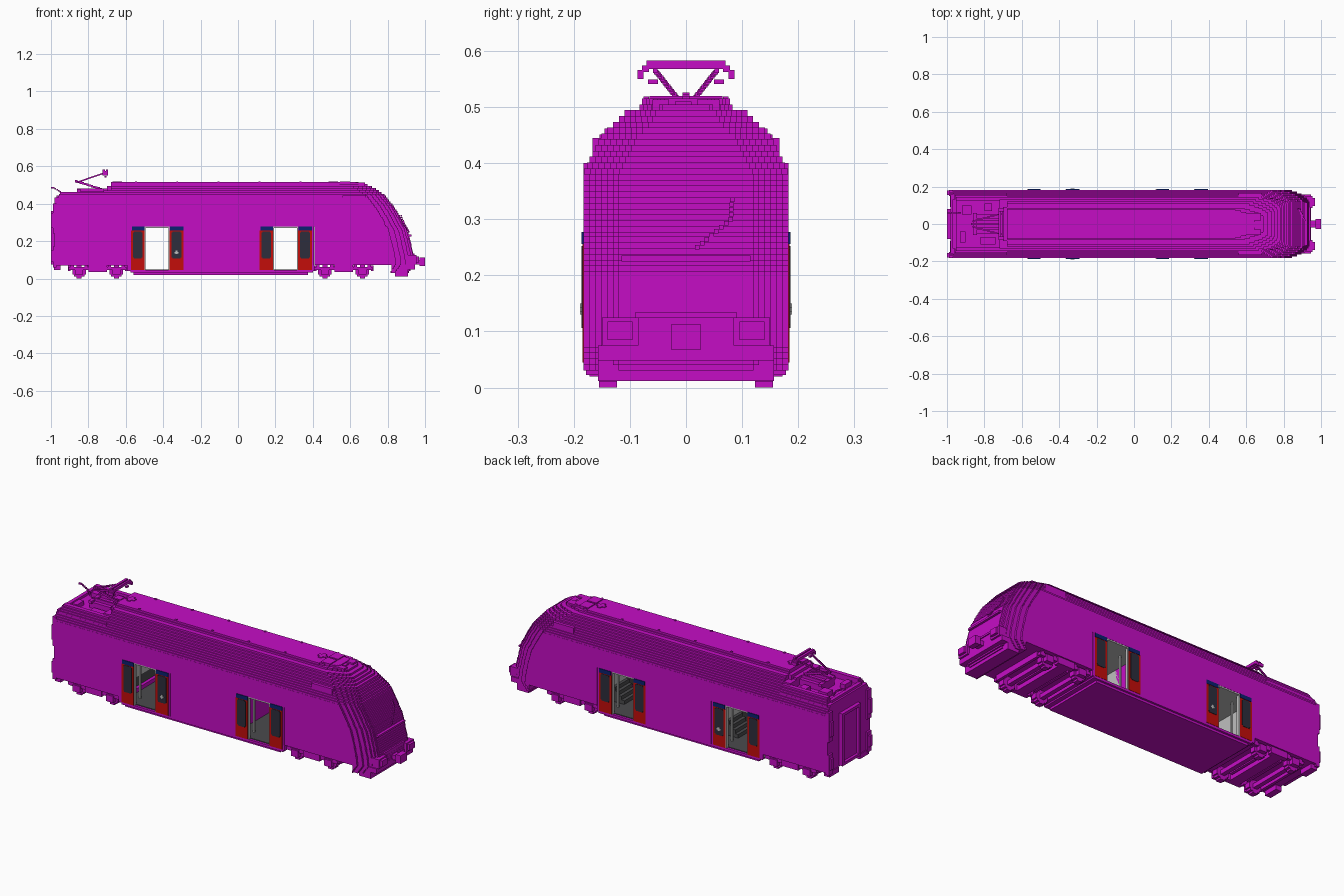
import bpy, bmesh, math
from mathutils import Vector

if "Cube" in bpy.data.objects:
    bpy.data.objects.remove(bpy.data.objects["Cube"])

V = 0.0104  # block size of the stepped style


def material(name, rgb):
    m = bpy.data.materials.new(name)
    m.use_nodes = True
    m.diffuse_color = (*rgb, 1)
    m.node_tree.nodes["Principled BSDF"].inputs["Base Color"].default_value = (*rgb, 1)
    return m


MAGENTA = material("magenta", (0.56, 0.004, 0.56))
RED = material("door red", (0.55, 0.004, 0.003))
NAVY = material("navy blue", (0.003, 0.015, 0.16))
GLASS = material("dark glass", (0.026, 0.027, 0.045))
LIGHT = material("light grey", (0.52, 0.52, 0.52))
DARK = material("dark grey", (0.07, 0.07, 0.075))


def finish(name, bm, mat):
    bmesh.ops.recalc_face_normals(bm, faces=bm.faces)
    me = bpy.data.meshes.new(name)
    bm.to_mesh(me)
    bm.free()
    me.materials.append(mat)
    ob = bpy.data.objects.new(name, me)
    bpy.context.collection.objects.link(ob)
    return ob


def prism(bm, pts, z0, z1):
    """Extrude a plan outline between two heights."""
    lo = [bm.verts.new((x, y, z0)) for x, y in pts]
    hi = [bm.verts.new((x, y, z1)) for x, y in pts]
    bm.faces.new(lo[::-1])
    bm.faces.new(hi)
    n = len(pts)
    for i in range(n):
        j = (i + 1) % n
        bm.faces.new((lo[i], lo[j], hi[j], hi[i]))


def boxes(name, mat, items, mirror=False):
    """One object from boxes (x0, x1, y0, y1, z0, z1), optionally mirrored in y."""
    bm = bmesh.new()
    for x0, x1, y0, y1, z0, z1 in items:
        for s in ((1, -1) if mirror else (1,)):
            prism(bm, [(x0, s * y0), (x1, s * y0), (x1, s * y1), (x0, s * y1)], z0, z1)
    return finish(name, bm, mat)


def chain(p0, p1, r=V / 2):
    """Blocks stepping along a line."""
    a, b = Vector(p0), Vector(p1)
    n = max(1, round(max(abs(c) for c in b - a) / (2 * r)))
    out = []
    for i in range(n + 1):
        p = a.lerp(b, i / n)
        out.append((p.x - r, p.x + r, p.y - r, p.y + r, p.z - r, p.z + r))
    return out


def interp(table, z):
    for (z0, v0), (z1, v1) in zip(table, table[1:]):
        if z <= z1:
            return v0 + (v1 - v0) * max(0, z - z0) / (z1 - z0)
    return table[-1][1]


# --- stepped body shell: one layer per block height ---
HALF = [(0, .183), (.375, .183), (.40, .175), (.42, .166), (.44, .155), (.46, .138),
        (.475, .125), (.49, .105), (.50, .082), (.515, .077)]
NOSE = [(.03, .915), (.07, .945), (.115, .94), (.195, .922), (.254, .906), (.318, .874),
        (.38, .837), (.447, .783), (.48, .735), (.50, .69), (.515, .61)]


def plan(x0, z):
    w, n = interp(HALF, z), interp(NOSE, z)
    w = round(w / V * 2) * V / 2 if z > .375 else w
    steps = 6
    inset = min(.063, w * .5)
    side, y = [], w
    for k in range(steps + 1):
        x = n - .10 * (1 - k / steps) ** 1.8
        side.append((x, y))
        if k < steps:
            y -= inset / steps
            side.append((x, y))
    return [(x0, -w)] + [(x, -y) for x, y in side] + side[::-1] + [(x0, w)]


DOOR_Z0, DOOR_Z1 = .045, .277
ROOF_X = -.68
nose, upper = bmesh.new(), bmesh.new()
z = .03
while z < DOOR_Z1 - .001:
    z1 = min(z + V, DOOR_Z1)
    prism(nose, plan(.82 if z < .07 else .41, z), z, z1)
    z = z1
n_layers = 23
dz = (.515 - DOOR_Z1) / n_layers
for i in range(n_layers):
    z = DOOR_Z1 + i * dz
    prism(upper, plan(-.98 if z < .425 else ROOF_X, z + dz * .4), z, z + dz)
finish("nose_lower", nose, MAGENTA)
finish("body_upper", upper, MAGENTA)
boxes("body_lower", MAGENTA, [(-.98, -.59, -.183, .183, .07, DOOR_Z1),
                              (-.28, .10, -.183, .183, DOOR_Z0, DOOR_Z1)])
boxes("floor_pan", MAGENTA, [(-.575, .40, -.183, .183, .032, DOOR_Z0),
                             (-.56, .375, -.172, .172, .02, .032),
                             (-.59, -.57, -.183, .183, .04, .07),
                             (.395, .41, -.183, .183, .04, .07)])

# --- lowered rear roof well ---
rims = []
for i in range(4):
    a = .42 + i * V
    rims.append((-.965 + i * .004, ROOF_X, .122, interp(HALF, a), a, a + V))
boxes("roof_well_rim", MAGENTA, rims, True)
boxes("roof_well_equipment", MAGENTA, [
    (-.97, -.95, -.13, .13, .42, .445), (-.93, -.90, -.10, -.04, .42, .455),
    (-.92, -.87, .05, .10, .42, .46), (-.86, -.70, -.05, .05, .42, .465),
    (-.80, -.76, .07, .11, .42, .455), (-.82, -.74, -.11, -.07, .42, .45),
    (-.72, -.68, -.13, .13, .42, .47), (-.70, -.68, -.09, .09, .46, .495)])
boxes("rear_antenna", MAGENTA, chain((-.93, .06, .44), (-.95, .06, .465), .004)
      + chain((-.95, .06, .465), (-.985, .06, .485), .004)
      + [(-1, -.985, .056, .064, .481, .489)])

# --- roof details ---
ticks = [(-.55 + i * .22, -.54 + i * .22, .066, .076, .515, .519) for i in range(6)]
boxes("roof_brackets", MAGENTA, ticks, True)
vents = []
for cx in (-.645, .51):
    vents += [(cx - .025, cx + .025, -.01, .01, .515, .519),
              (cx - .01, cx + .01, -.025, .025, .515, .519)]
boxes("roof_vents", MAGENTA, vents)
boxes("cab_roof_unit", MAGENTA, [(.545, .60, -.065, -.005, .515, .52), (.545, .60, .005, .065, .515, .52),
                                 (.61, .68, -.06, -.03, .495, .513), (.61, .68, .02, .06, .495, .513),
                                 (.62, .66, -.02, .01, .495, .51)])
boxes("cab_side_grille", MAGENTA, [(.56, .685, .13, .167, .39, .445)], True)

# --- pantograph ---
arms = chain((-.72, 0, .475), (-.865, 0, .52), .006)
arms += chain((-.86, .015, .515), (-.71, .055, .565), .004)
arms += chain((-.86, -.015, .515), (-.71, -.055, .565), .004)
boxes("pantograph_arms", MAGENTA, arms)
boxes("pantograph_base", MAGENTA, [(-.86, -.70, -.03, -.02, .46, .48), (-.86, -.70, .02, .03, .46, .48),
                                   (-.86, -.84, -.06, .06, .46, .475), (-.72, -.70, -.075, .075, .46, .48)])
boxes("pantograph_head", MAGENTA, [(-.725, -.712, 0, .07, .568, .583), (-.705, -.694, 0, .07, .568, .583),
                                   (-.725, -.694, .066, .078, .562, .574),
                                   (-.725, -.694, .076, .086, .55, .566),
                                   (-.715, -.704, .05, .068, .541, .549)], True)

# --- rear end: gangway and corner posts ---
boxes("gangway_frame", MAGENTA, [(-1, -.97, .062, .08, .075, .36), (-1, -.97, 0, .063, .345, .36),
                                 (-1, -.97, 0, .063, .075, .09), (-.985, -.97, 0, .063, .09, .345)], True)
boxes("rear_corner_posts", MAGENTA, [(-.99, -.97, .15, .183, .24, .40), (-.99, -.97, .15, .183, .06, .17),
                                     (-1, -.99, .155, .178, .09, .15), (-1, -.99, .155, .178, .27, .35),
                                     (-.985, -.95, .09, .17, .045, .072)], True)

# --- nose fittings ---
boxes("coupler", MAGENTA, [(.93, .98, -.02, .02, .075, .10), (.97, 1, -.027, .027, .068, .112)])
boxes("buffers", MAGENTA, [(.90, .955, .085, .15, .075, .125), (.95, .968, .095, .14, .085, .118)], True)
boxes("buffer_beam", MAGENTA, [(.86, .945, -.157, .157, .048, .075), (.84, .91, -.157, .157, .012, .048)])
boxes("windscreen_wiper", MAGENTA, chain((.913, .02, .25), (.886, .08, .30), .004)
      + chain((.886, .08, .30), (.872, .082, .335), .004))
boxes("headlamp_ledge", MAGENTA, [(.90, .928, -.115, .115, .225, .235), (.92, .944, -.09, .09, .125, .135)])


# --- bogies ---
def bogie(name, cx):
    wheels, frame = [], []
    for wx in (cx - .1, cx + .1):
        # stepped round wheel
        for dx, dz in ((.036, .014), (.028, .026), (.014, .036)):
            wheels.append((wx - dx, wx + dx, .123, .155, .036 - dz, .036 + dz))
        frame += [(wx - .012, wx + .012, 0, .13, .025, .048),
                  (wx - .022, wx + .022, .15, .178, .022, .058),
                  (wx - .045, wx - .028, .15, .17, .045, .075),
                  (wx + .028, wx + .045, .15, .17, .045, .075)]
    frame += [(cx - .155, cx + .155, .152, .17, .046, .062), (cx - .05, cx + .05, .15, .176, .035, .075),
              (cx - .03, cx + .03, 0, .15, .035, .07), (cx - .16, cx - .145, 0, .15, .04, .07),
              (cx + .145, cx + .16, 0, .15, .04, .07), (cx - .06, cx - .045, 0, .12, .045, .07),
              (cx + .045, cx + .06, 0, .12, .045, .07)]
    boxes(name + "_wheels", MAGENTA, wheels, True)
    boxes(name + "_frame", MAGENTA, frame, True)


bogie("rear_bogie", -.75)
bogie("front_bogie", .565)


# --- door bays: side walls, leaves, lobby interior ---
def door_bay(name, x0, tag):
    x1 = x0 + .28
    a, b = x0 + .072, x0 + .205  # clear opening
    lo, hi = x0 - .02, x1 + .01  # lobby ends
    boxes(name + "_wall", MAGENTA, [(lo, a, .172, .183, DOOR_Z0, DOOR_Z1),
                                    (b, hi, .172, .183, DOOR_Z0, DOOR_Z1)], True)
    leaves, tops, glass = [], [], []
    for l0, l1 in ((x0, a), (b, x1)):
        leaves.append((l0, l1, .172, .1845, DOOR_Z0, .256))
        tops.append((l0 + .004, l1, .172, .1865, .256, .277))
        for inx, g0, g1 in ((.016, .106, .112), (.011, .112, .247), (.016, .247, .252)):
            glass.append((l0 + inx, l1 - inx, .18, .1865, g0, g1))
    boxes(name + "_leaves", RED, leaves, True)
    boxes(name + "_top_caps", NAVY, tops, True)
    boxes(name + "_windows", GLASS, glass, True)
    boxes(name + "_edge_trim", LIGHT, [(a, a + .005, .165, .182, DOOR_Z0, .272),
                                       (b - .005, b, .165, .182, DOOR_Z0, .272),
                                       (a, b, .165, .182, .27, .277)], True)
    boxes(name + "_lobby_floor", DARK, [(lo, hi, -.17, .17, DOOR_Z0, .049)])
    boxes(name + "_lobby_lining", LIGHT, [(lo, lo + .005, 0, .172, .12, .275), (hi - .005, hi, 0, .172, .12, .275),
                                          (lo, a, .166, .172, .05, .275), (b, hi, .166, .172, .05, .275),
                                          (lo, hi, 0, .172, .271, .276)], True)
    boxes(name + "_lobby_kickboard", DARK, [(lo, lo + .005, -.172, .172, .049, .12),
                                            (hi - .005, hi, -.172, .172, .049, .12)])
    # steps and grab rails beside the opening
    stairs = [(b + .01 + k * .018, hi, -.06, .06, .049 + k * .02, .069 + k * .02) for k in range(4)]
    boxes(name + "_lobby_steps", DARK, stairs)
    boxes(name + "_grab_rails", LIGHT, [(a - .02, a - .012, .10, .108, .05, .27),
                                        (b + .012, b + .02, .10, .108, .05, .27)], True)
    if tag:
        boxes(name + "_notice", LIGHT, [(b + .028, b + .05, .18, .1885, .135, .143),
                                        (b + .034, b + .044, .18, .1885, .13, .15)], True)


door_bay("rear_door", -.572, True)
door_bay("front_door", .115, False)
